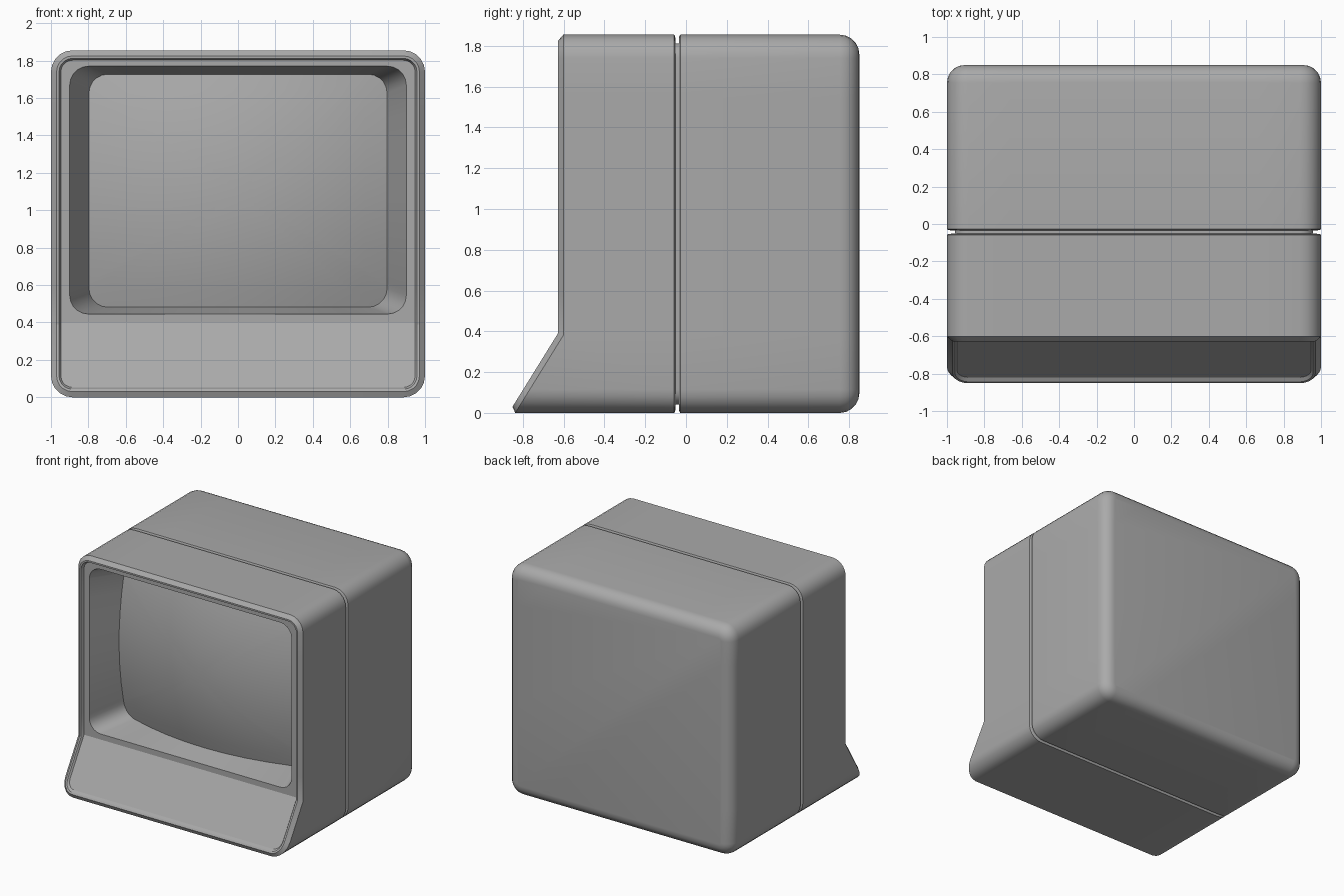
import bpy, bmesh, math

if "Cube" in bpy.data.objects:
    bpy.data.objects.remove(bpy.data.objects["Cube"])

grey = bpy.data.materials.new("casing grey")
grey.use_nodes = True
tone = (0.4, 0.4, 0.4, 1)
grey.diffuse_color = tone
grey.node_tree.nodes["Principled BSDF"].inputs["Base Color"].default_value = tone

W, H, R = 1.0, 1.855, 0.115   # half width, height, corner radius of the casing
FOLD, SLOPE = 0.38, 0.62      # where the front starts to flare, and how much
ARC, SIDE = 5, 8              # steps per corner and per side


def outline(half, z0, z1, r, depth, fold=FOLD):
    """Rounded rectangle facing the front; depth(x, z) gives y."""
    pts = []
    corners = [(half - r, z0 + r, -90), (half - r, z1 - r, 0),
               (r - half, z1 - r, 90), (r - half, z0 + r, 180)]
    for k, (cx, cz, start) in enumerate(corners):
        for i in range(ARC + 1):
            a = math.radians(start + 90 * i / ARC)
            pts.append((cx + r * math.cos(a), cz + r * math.sin(a)))
        low, high = z0 + r, z1 - r
        knee = max(fold, low + 0.03)
        for i in range(1, SIDE):
            if k % 2 == 0:        # upright sides carry a point at the fold
                t = (i - 1) / (SIDE - 1)
                if k == 2:
                    t = (SIDE - 1 - i) / (SIDE - 1)
                pts.append((half if k == 0 else -half, knee + (high - knee) * t))
            else:                 # top and bottom edges
                x = (half - r) * (1 - 2 * i / SIDE)
                pts.append((x, z1) if k == 1 else (-x, z0))
    return [(x, depth(x, z), z) for x, z in pts]


def inset(d, depth, fold=FOLD):
    return outline(W - d, d, H - d, max(R - d, 0.02), depth, fold)


def flat(y):
    return lambda x, z: y


def flared(y, fold):
    return lambda x, z: y - SLOPE * max(0, fold - z)


def bulge(x, z):
    return -0.52 + 0.23 * (x * x + (z - 1.1) ** 2)


def loft(name, rings, cap_first=False, cap_last=False):
    bm = bmesh.new()
    loops = [[bm.verts.new(p) for p in ring] for ring in rings]
    for a, b in zip(loops, loops[1:]):
        for i in range(len(a)):
            j = (i + 1) % len(a)
            bm.faces.new((a[i], a[j], b[j], b[i]))
    if cap_first:
        bm.faces.new(loops[0][::-1])
    if cap_last:
        bm.faces.new(loops[-1])
    bmesh.ops.remove_doubles(bm, verts=bm.verts, dist=0.0002)
    mesh = bpy.data.meshes.new(name)
    bm.to_mesh(mesh)
    bm.free()
    mesh.materials.append(grey)
    obj = bpy.data.objects.new(name, mesh)
    bpy.context.collection.objects.link(obj)
    bpy.ops.object.select_all(action="DESELECT")
    obj.select_set(True)
    bpy.context.view_layer.objects.active = obj
    bpy.ops.object.shade_smooth_by_angle(angle=math.radians(30))
    return obj


# Rear shell with a rounded back edge
back = []
for i in range(6):
    a = math.radians(90 * i / 5)
    back.append(inset(0.095 * (1 - math.sin(a)), flat(0.755 + 0.095 * math.cos(a))))
loft("rear_shell", back + [inset(0, flat(-0.028))], cap_first=True)

# Seam groove between the two shells
loft("seam_groove", [inset(0, flat(-0.028)), inset(0.008, flat(-0.033)),
                     inset(0.042, flat(-0.035)), inset(0.042, flat(-0.051)),
                     inset(0.008, flat(-0.053)), inset(0, flat(-0.058))])

# Front shell, flaring forward at the foot
outer = inset(0, flared(-0.602, FOLD))
loft("front_shell", [inset(0, flat(-0.058)), outer])

# Raised rim with a chamfer outside and a small step inside
crest = inset(0.03, flared(-0.628, 0.39), 0.39)
ledge = inset(0.043, flared(-0.628, 0.39), 0.39)
panel_edge = inset(0.053, flared(-0.605, 0.4), 0.4)
loft("front_rim", [outer, crest, ledge, panel_edge])

# Face panel: sloped apron below the fold, flat surround above it
fold_line = [(x, -0.605, max(z, 0.4)) for x, y, z in panel_edge]
opening = outline(0.9, 0.445, 1.77, 0.1, flat(-0.605))
loft("face_panel", [panel_edge, fold_line, opening])

# Tapered recess leading to the screen
screen_edge = outline(0.797, 0.482, 1.727, 0.1, bulge)
loft("screen_recess", [opening, screen_edge])

# Bulging screen
rings = []
for s in (1, 0.85, 0.7, 0.55, 0.4, 0.25, 0.1):
    ring = [(x * s, 1.1 + (z - 1.1) * s) for x, y, z in screen_edge]
    rings.append([(x, bulge(x, z), z) for x, z in ring])
loft("screen", rings, cap_last=True)
